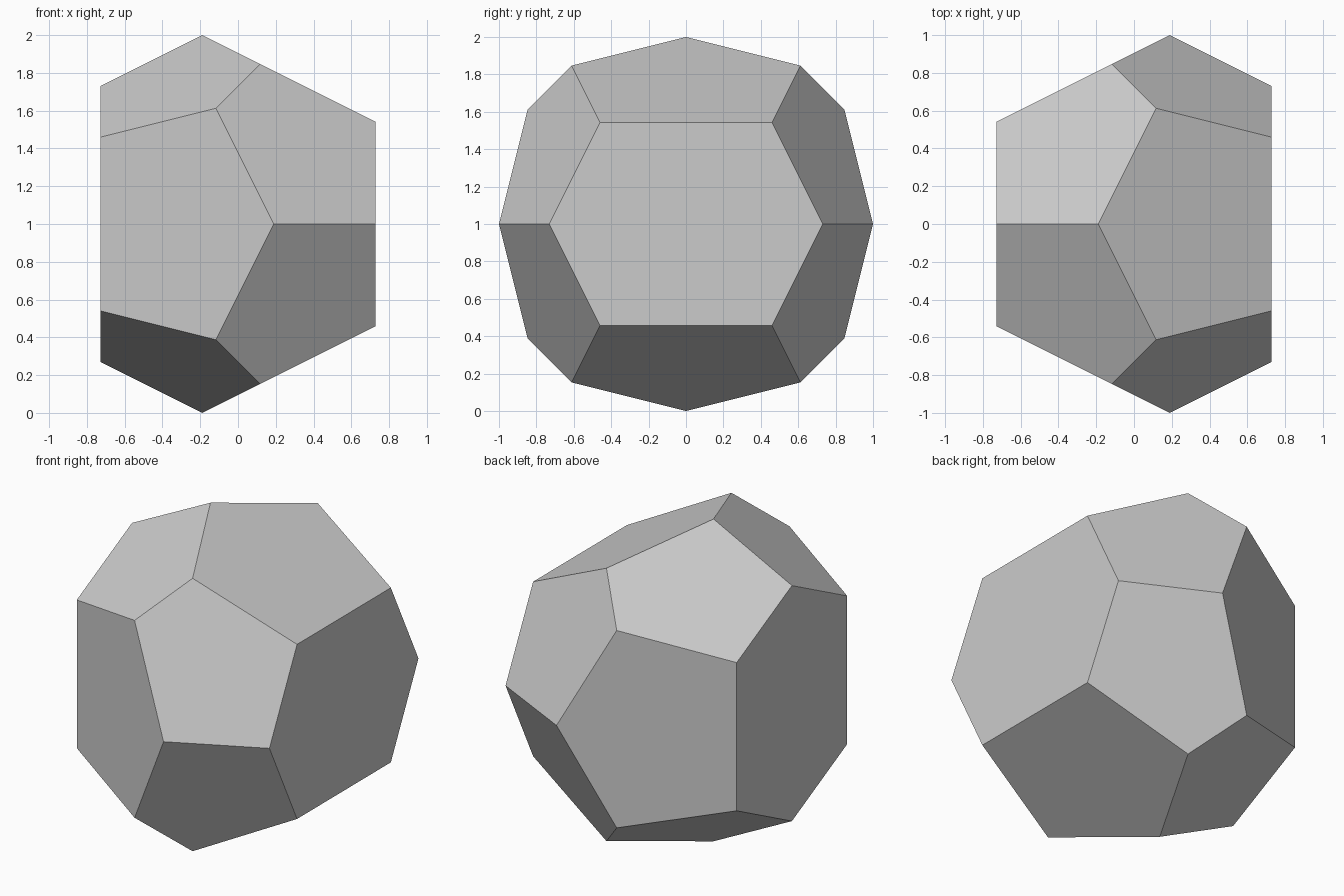
import bpy
import bmesh
from mathutils import Vector

old = bpy.data.objects.get("Cube")
if old:
    bpy.data.objects.remove(old, do_unlink=True)

HALF_WIDTH = 0.7275   # distance of the two hexagon faces from the middle
TILT = 0.189          # sideways shift of the outermost corners
CENTRE = Vector((0, 0, 1))

# Stone colour
grey = bpy.data.materials.new("light grey")
grey.use_nodes = True
colour = (0.6, 0.6, 0.6, 1)
grey.diffuse_color = colour
grey.node_tree.nodes["Principled BSDF"].inputs["Base Color"].default_value = colour

# Planes of the twelve pentagons: (normal, offset)
planes = []
for s in (1, -1):
    planes.append(((1, 0, 2 * s), 2 - TILT))
    planes.append(((-1, 2 * s, 0), 2 - TILT))
for s in (1, -1):
    for t in (1, -1):
        planes.append(((-1, s, 2 * t), 2 + TILT))
        planes.append(((1, 2 * s, t), 2 + TILT))

# Block whose x sides become the hexagons, trimmed by each plane
bm = bmesh.new()
bmesh.ops.create_cube(bm, size=4)
bmesh.ops.scale(bm, vec=(HALF_WIDTH / 2, 1, 1), verts=bm.verts)
for normal, offset in planes:
    n = Vector(normal)
    bmesh.ops.bisect_plane(bm, geom=bm.verts[:] + bm.edges[:] + bm.faces[:],
                           dist=1e-5, plane_co=n * (offset / n.length_squared),
                           plane_no=n, clear_outer=True)
    rim = [e for e in bm.edges if e.is_boundary]
    bmesh.ops.holes_fill(bm, edges=rim, sides=0)
bmesh.ops.translate(bm, vec=CENTRE, verts=bm.verts)
bmesh.ops.recalc_face_normals(bm, faces=bm.faces)

mesh = bpy.data.meshes.new("faceted_solid")
bm.to_mesh(mesh)
bm.free()
mesh.materials.append(grey)
solid = bpy.data.objects.new("faceted_solid", mesh)
bpy.context.collection.objects.link(solid)
